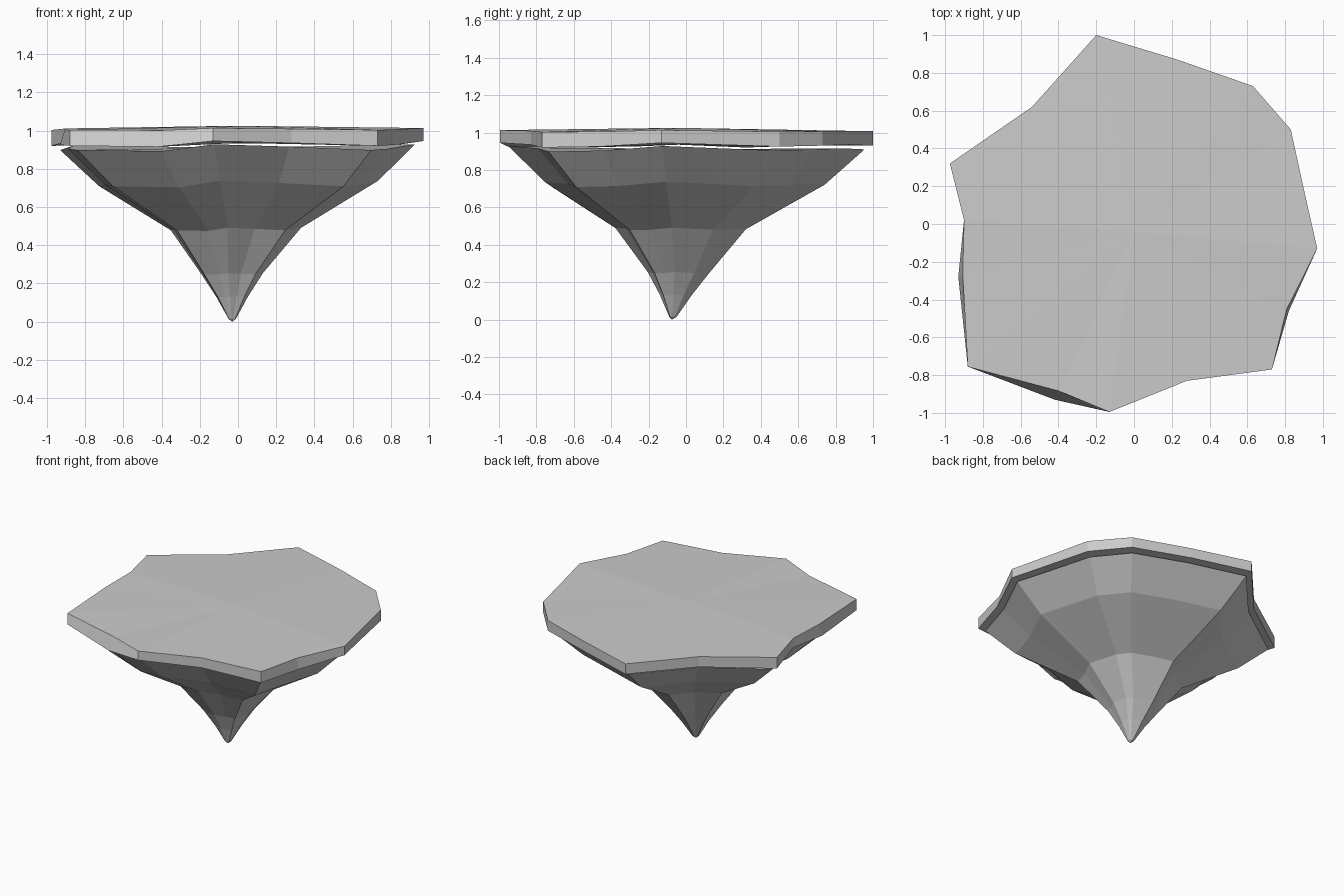
import bpy, bmesh
from mathutils import Vector

if "Cube" in bpy.data.objects:
    bpy.data.objects.remove(bpy.data.objects["Cube"])

# Irregular island outline: x, y, height of the slab underside
OUTLINE = [(-.20, 1.0, .93), (.23, .87, .935), (.63, .73, .93), (.83, .50, .925),
           (.90, .18, .935), (.97, -.13, .945), (.82, -.46, .925), (.73, -.77, .92),
           (.28, -.83, .935), (-.13, -.995, .945), (-.42, -.93, .915), (-.88, -.755, .92),
           (-.93, -.28, .925), (-.90, .02, .94), (-.975, .32, .92), (-.54, .62, .93)]
# On these corners the top edge is pulled slightly inward of the underside
PULL = {6: .985, 10: .95, 12: .975}


def loft(name, rings, start=None, end=None):
    """Skin stacked rings; each end is a fan to a point, or a flat cap."""
    bm = bmesh.new()
    loops = [[bm.verts.new(p) for p in ring] for ring in rings]
    n = len(loops[0])
    for a, b in zip(loops, loops[1:]):
        for i in range(n):
            j = (i + 1) % n
            bm.faces.new((a[i], a[j], b[j], b[i]))
    for loop, tip in ((loops[0], start), (loops[-1], end)):
        if tip is None:
            bm.faces.new(loop)
        else:
            c = bm.verts.new(tip)
            for i in range(n):
                bm.faces.new((loop[i], loop[(i + 1) % n], c))
    bmesh.ops.recalc_face_normals(bm, faces=bm.faces)
    mesh = bpy.data.meshes.new(name)
    bm.to_mesh(mesh)
    bm.free()
    obj = bpy.data.objects.new(name, mesh)
    bpy.context.collection.objects.link(obj)
    return obj


# Ground slab: thin plate with a slightly domed fan top
bottom = [Vector(p) for p in OUTLINE]
top = [Vector((x * PULL.get(i, 1), y * PULL.get(i, 1), 1.007 + (z - .93) * .4))
       for i, (x, y, z) in enumerate(OUTLINE)]
loft("ground_slab", [bottom, top], (0, -.04, .935), (0, -.04, 1.025))

# Rock underside: (scale, height, x drift, y drift) for each ring, tapering to a tip
LEVELS = [(.955, .91, 0, 0), (.75, .72, .005, -.01), (.35, .483, -.01, -.03),
          (.165, .25, -.03, -.04), (.085, .13, -.03, -.055), (.02, .015, -.03, -.07)]
rings = []
for s, h, dx, dy in LEVELS:
    rings.append([Vector((x * s + dx, y * s + dy, h + (z - .93) * min(1.2, 1.5 * s)))
                  for x, y, z in OUTLINE])
loft("rock_underside", rings, (0, -.02, .91), (-.03, -.075, 0))
